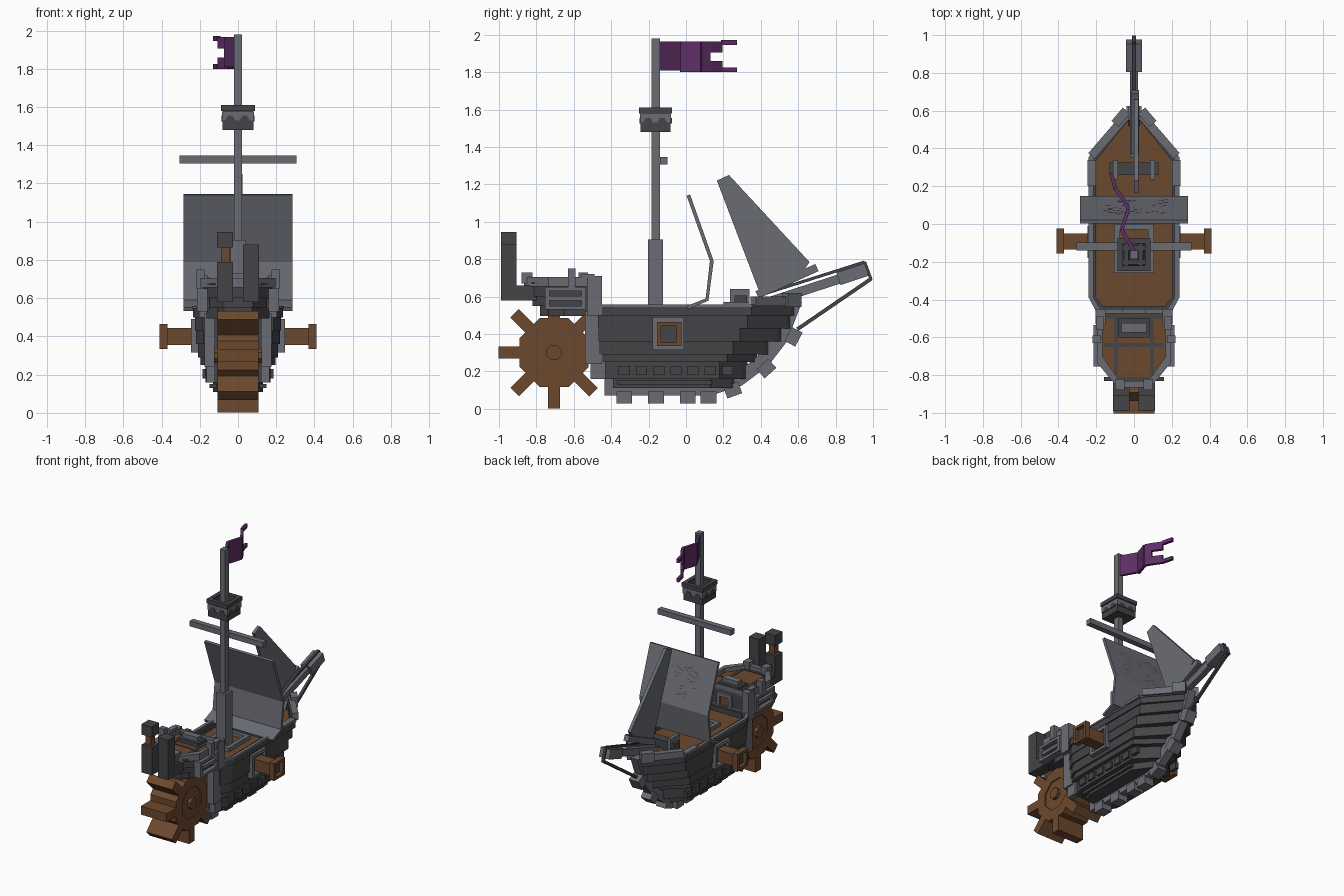
import bpy, bmesh, math, random
from mathutils import Vector

cube = bpy.data.objects.get("Cube")
if cube:
    bpy.data.objects.remove(cube, do_unlink=True)
random.seed(4)


def material(name, color):
    m = bpy.data.materials.new(name)
    m.use_nodes = True
    m.diffuse_color = (*color, 1)
    m.node_tree.nodes["Principled BSDF"].inputs["Base Color"].default_value = (*color, 1)
    return m


TRIM = material("grey trim", (0.145, 0.152, 0.175))
DARK = material("dark planks", (0.058, 0.058, 0.065))
WOOD = material("brown wood", (0.152, 0.066, 0.027))
PURPLE = material("purple cloth", (0.11, 0.027, 0.13))


def finish(name, mat, bm):
    bmesh.ops.recalc_face_normals(bm, faces=bm.faces)
    me = bpy.data.meshes.new(name)
    bm.to_mesh(me)
    bm.free()
    me.materials.append(mat)
    ob = bpy.data.objects.new(name, me)
    bpy.context.collection.objects.link(ob)
    return ob


def place(axis, p, c):
    return {"x": (c, p[0], p[1]), "y": (p[0], c, p[1]), "z": (p[0], p[1], c)}[axis]


def prism(name, mat, outline, axis, lo, hi):
    bm = bmesh.new()
    a, b = ([bm.verts.new(place(axis, p, c)) for p in outline] for c in (lo, hi))
    bm.faces.new(a)
    bm.faces.new(b)
    for i in range(len(a)):
        bm.faces.new((a[i - 1], a[i], b[i], b[i - 1]))
    return finish(name, mat, bm)


def ring(name, mat, outer, inner, axis, lo, hi):
    bm = bmesh.new()
    loops = [[bm.verts.new(place(axis, p, c)) for p in o]
             for o, c in ((outer, lo), (outer, hi), (inner, hi), (inner, lo))]
    for k in range(4):
        a, b = loops[k - 1], loops[k]
        for i in range(len(a)):
            bm.faces.new((a[i - 1], a[i], b[i], b[i - 1]))
    return finish(name, mat, bm)


def rect(x0, x1, y0, y1):
    return [(x0, y0), (x1, y0), (x1, y1), (x0, y1)]


def box(name, mat, x0, x1, y0, y1, z0, z1):
    return prism(name, mat, rect(x0, x1, y0, y1), "z", z0, z1)


def pair(name, mat, x0, x1, *rest):
    for side, s in (("left", 1), ("right", -1)):
        box(f"{side}_{name}", mat, s * x0, s * x1, *rest)


def beam(name, mat, p, q, thick, half, axis="x"):
    p, q = Vector(p), Vector(q)
    n = Vector((p.y - q.y, q.x - p.x)).normalized() * thick / 2
    return prism(name, mat, [p + n, q + n, q - n, p - n], axis, *half)


def mirrored(pts):
    return pts + [(-x, y) for x, y in reversed(pts)]


def plan(hw, back, shoulder, tip, inset=0):
    w = hw - inset
    return mirrored([(w * 0.82, back + inset), (w, back + 0.08), (w, shoulder - inset * 0.4),
                     (0.05, tip - 0.03 - inset), (0.015, tip - inset)])


# Stepped hull: bottom, top, half width, stern, shoulder, bow tip
layers = [(0.11, 0.16, 0.13, -0.39, 0.13, 0.27), (0.16, 0.25, 0.17, -0.45, 0.18, 0.33),
          (0.25, 0.29, 0.195, -0.47, 0.22, 0.38), (0.29, 0.36, 0.21, -0.47, 0.25, 0.45),
          (0.36, 0.43, 0.22, -0.47, 0.29, 0.52), (0.43, 0.505, 0.225, -0.47, 0.33, 0.57)]
for i, (z0, z1, *shape) in enumerate(layers):
    prism(f"hull_layer_{i + 1}", DARK, plan(*shape), "z", z0, z1)
rail = (0.235, -0.47, 0.35, 0.59)
prism("main_deck", WOOD, plan(*rail, 0.03), "z", 0.5, 0.512)
ring("bulwark", DARK, plan(*rail), plan(*rail, 0.035), "z", 0.5, 0.55)
ring("rail_cap", TRIM, plan(0.24, -0.47, 0.355, 0.6), plan(*rail, 0.02), "z", 0.545, 0.558)
for side, s in (("left", 1), ("right", -1)):
    beam(f"{side}_bow_rail", TRIM, (s * 0.225, 0.36), (s * 0.04, 0.575), 0.045, (0.55, 0.6), "z")
    beam(f"{side}_bow_cheek", TRIM, (s * 0.1, 0.53), (s * 0.04, 0.6), 0.05, (0.545, 0.62), "z")
pair("rail_block", TRIM, 0.2, 0.245, 0.2, 0.34, 0.55, 0.57)
for i in range(7):
    y = -0.36 + i * 0.092
    pair(f"hull_stud_{i + 1}", DARK, 0.16, 0.185, y, y + 0.06, 0.18, 0.23)
pair("lower_strake", DARK, 0.1, 0.15, -0.37, 0.14, 0.13, 0.15)

# Keel with a row of blocks
keel = [(-0.435, 0.07), (0.13, 0.07), (0.3, 0.125), (0.44, 0.23), (0.54, 0.36), (0.62, 0.57),
        (0.55, 0.57), (0.46, 0.4), (0.38, 0.28), (0.26, 0.18), (0.12, 0.13), (-0.37, 0.13),
        (-0.37, 0.2), (-0.435, 0.2)]
prism("keel", TRIM, keel, "x", -0.03, 0.03)
for i, (y, z, a) in enumerate([(-0.33, 0.06, 0), (-0.16, 0.06, 0), (0.01, 0.06, 0), (0.12, 0.06, 0),
                               (0.25, 0.1, 20), (0.43, 0.215, 42), (0.575, 0.385, 62)]):
    d = Vector((math.cos(math.radians(a)), math.sin(math.radians(a)))) * 0.042
    beam(f"keel_block_{i + 1}", TRIM, Vector((y, z)) - d, Vector((y, z)) + d, 0.065, (-0.04, 0.04))

# Side guns
for side, s in (("left", 1), ("right", -1)):
    frame = rect(-0.18, -0.01, 0.315, 0.49)
    muzzle = rect(-0.155, -0.025, 0.335, 0.465)
    bore = rect(-0.135, -0.05, 0.355, 0.445)
    ring(f"{side}_gun_port", TRIM, frame, muzzle, "x", s * 0.2, s * 0.245)
    prism(f"{side}_gun_barrel", WOOD, bore, "x", s * 0.2, s * 0.375)
    ring(f"{side}_gun_muzzle", WOOD, muzzle, bore, "x", s * 0.37, s * 0.41)
    prism(f"{side}_gun_bore", DARK, bore, "x", s * 0.374, s * 0.38)

# Paddle wheel
def octagon(r):
    return [(-0.705 + r * math.cos(math.pi * (k + 0.5) / 4), 0.3 + r * math.sin(math.pi * (k + 0.5) / 4))
            for k in range(8)]


prism("wheel_drum", WOOD, octagon(0.2), "x", -0.1, 0.1)
ring("wheel_rim", WOOD, octagon(0.2), octagon(0.12), "x", -0.108, 0.108)
prism("wheel_axle", WOOD, octagon(0.043), "x", -0.125, 0.125)
for k in range(8):
    d = Vector((math.cos(k * math.pi / 4), math.sin(k * math.pi / 4)))
    c = Vector((-0.705, 0.3))
    beam(f"paddle_{k + 1}", WOOD, c + d * 0.15, c + d * 0.298, 0.064, (-0.108, 0.108))

# Stern cheeks beside the wheel
pair("stern_cheek", TRIM, 0.12, 0.175, -0.54, -0.45, 0.24, 0.52)
pair("stern_foot", TRIM, 0.12, 0.165, -0.51, -0.43, 0.16, 0.25)
pair("stern_corner", TRIM, 0.15, 0.205, -0.53, -0.45, 0.5, 0.71)

# Stern castle
def castle(w, back):
    return mirrored([(w, -0.47), (w, back + 0.13), (w * 0.45, back)])


prism("castle_base", DARK, castle(0.165, -0.78), "z", 0.495, 0.55)
prism("castle_step", DARK, castle(0.172, -0.82), "z", 0.55, 0.6)
prism("castle_wall", DARK, castle(0.18, -0.85), "z", 0.6, 0.665)
prism("castle_deck", WOOD, castle(0.175, -0.84), "z", 0.66, 0.672)
ring("castle_rail", TRIM, castle(0.195, -0.865), castle(0.168, -0.83), "z", 0.655, 0.705)
pair("castle_rail_post", TRIM, 0.05, 0.1, -0.88, -0.82, 0.67, 0.73)
pair("castle_front_post", TRIM, 0.16, 0.2, -0.56, -0.49, 0.7, 0.72)
pair("castle_deck_strip", DARK, 0.085, 0.105, -0.8, -0.48, 0.67, 0.677)
for i, y in enumerate((-0.49, -0.64, -0.82)):
    box(f"castle_cross_strip_{i + 1}", DARK, -0.16, 0.16, y - 0.01, y + 0.01, 0.67, 0.676)
box("deck_hatch", DARK, -0.085, 0.085, -0.6, -0.5, 0.67, 0.7)
box("deck_chest", TRIM, -0.065, 0.065, -0.575, -0.525, 0.69, 0.73)
pair("rail_lamp", TRIM, 0.175, 0.22, -0.63, -0.59, 0.65, 0.75)
for side, s in (("left", 1), ("right", -1)):
    ring(f"{side}_vent_frame", TRIM, rect(-0.755, -0.535, 0.53, 0.65),
         rect(-0.73, -0.56, 0.55, 0.63), "x", s * 0.16, s * 0.215)
    box(f"{side}_vent_back", DARK, s * 0.15, s * 0.185, -0.74, -0.55, 0.54, 0.64)
    box(f"{side}_vent_slat", TRIM, s * 0.16, s * 0.208, -0.73, -0.56, 0.578, 0.602)
ring("door_frame", TRIM, rect(-0.06, 0.06, 0.505, 0.65), rect(-0.035, 0.035, 0.506, 0.625), "y", -0.475, -0.45)
box("door", WOOD, -0.036, 0.036, -0.475, -0.462, 0.505, 0.627)

# Chimneys, the right one broken by a brown neck
pair("chimney", DARK, 0.025, 0.11, -0.99, -0.905, 0.58, 0.79)
pair("chimney_duct", DARK, 0.025, 0.11, -0.92, -0.8, 0.58, 0.66)
box("left_chimney_top", DARK, 0.025, 0.11, -0.99, -0.905, 0.79, 0.88)
box("right_chimney_neck", WOOD, -0.09, -0.045, -0.97, -0.925, 0.79, 0.865)
box("right_chimney_top", DARK, -0.11, -0.025, -0.99, -0.905, 0.865, 0.945)

# Mast, yard and lookout
box("mast", TRIM, -0.021, 0.021, -0.185, -0.14, 0.5, 1.98)
box("mast_base", TRIM, -0.04, 0.04, -0.203, -0.122, 0.5, 0.905)
ring("mast_coaming", TRIM, rect(-0.105, 0.105, -0.26, -0.0), rect(-0.075, 0.075, -0.23, -0.03), "z", 0.505, 0.54)
box("yard", TRIM, -0.305, 0.305, -0.14, -0.098, 1.305, 1.345)


def square(r):
    return rect(-r, r, -0.162 - r, -0.162 + r)


prism("lookout_floor", DARK, square(0.078), "z", 1.48, 1.51)
ring("lookout_wall", DARK, square(0.08), square(0.06), "z", 1.48, 1.6)
ring("lookout_band", TRIM, square(0.083), square(0.079), "z", 1.53, 1.575)
ring("lookout_rim", DARK, square(0.088), square(0.058), "z", 1.58, 1.61)
for i, x in enumerate((-0.04, 0.035)):
    tooth = [(x - 0.03, 1.525), (x + 0.03, 1.525), (x + 0.012, 1.555), (x - 0.012, 1.555)]
    prism(f"lookout_patch_y_{i + 1}", DARK, tooth, "y", -0.248, -0.076)
    prism(f"lookout_patch_x_{i + 1}", DARK, [(a - 0.162, b) for a, b in tooth], "x", -0.086, 0.086)

# Flag with two ragged tails
folds = [(0, -0.145), (-0.065, -0.03), (-0.03, 0.08), (-0.055, 0.125), (-0.1, 0.19), (-0.12, 0.27)]
strips = [(0, 1.81, 1.965), (1, 1.8, 1.965), (2, 1.8, 1.965), (3, 1.8, 1.86), (3, 1.905, 1.965),
          (4, 1.8, 1.825), (4, 1.945, 1.972)]
for i, (k, z0, z1) in enumerate(strips):
    beam(f"flag_strip_{i + 1}", PURPLE, folds[k], folds[k + 1], 0.02, (z0, z1), "z")

# Square sail with scratches on its bow side
prism("main_sail", TRIM, [(0.003, 1.14), (0.128, 0.79), (0.105, 0.59), (0.005, 0.55), (0.012, 0.532),
                          (0.12, 0.578), (0.148, 0.79), (0.022, 1.145)], "x", -0.285, 0.285)
bm = bmesh.new()
for i in range(34):
    u, v = random.uniform(-0.17, 0.17), random.uniform(0.2, 0.8)
    du, dv, w = random.uniform(0.02, 0.05), random.uniform(-0.05, 0.05), 0.014
    bm.faces.new([bm.verts.new((a, 0.025 + 0.126 * b, 1.147 - 0.355 * b)) for a, b in
                  ((u, v), (u + du, v + dv), (u + du, v + dv + w), (u, v + w))])
scratches = finish("sail_scratches", DARK, bm)

# Jib and its boom
prism("jib_sail", TRIM, [(0.165, 1.22), (0.23, 1.25), (0.66, 0.785), (0.63, 0.74), (0.39, 0.63)], "x", 0.0, 0.024)
beam("jib_boom", TRIM, (0.38, 0.61), (0.70, 0.755), 0.042, (-0.014, 0.026))

# Bowsprit and stay
beam("bowsprit", TRIM, (0.36, 0.545), (0.9, 0.72), 0.05, (-0.022, 0.022))
beam("bowsprit_cap", TRIM, (0.815, 0.695), (0.965, 0.745), 0.07, (-0.042, 0.042))
beam("bowsprit_top_stay", DARK, (0.42, 0.615), (0.955, 0.785), 0.016, (-0.01, 0.01))
beam("bowsprit_end_stay", DARK, (0.955, 0.785), (0.99, 0.69), 0.016, (-0.01, 0.01))
beam("bowsprit_lower_stay", DARK, (0.99, 0.695), (0.595, 0.425), 0.02, (-0.01, 0.01))

# Windlass on the fore deck
box("windlass_drum", DARK, -0.13, 0.13, 0.26, 0.325, 0.54, 0.605)
pair("windlass_post", TRIM, 0.085, 0.11, 0.235, 0.34, 0.505, 0.64)
